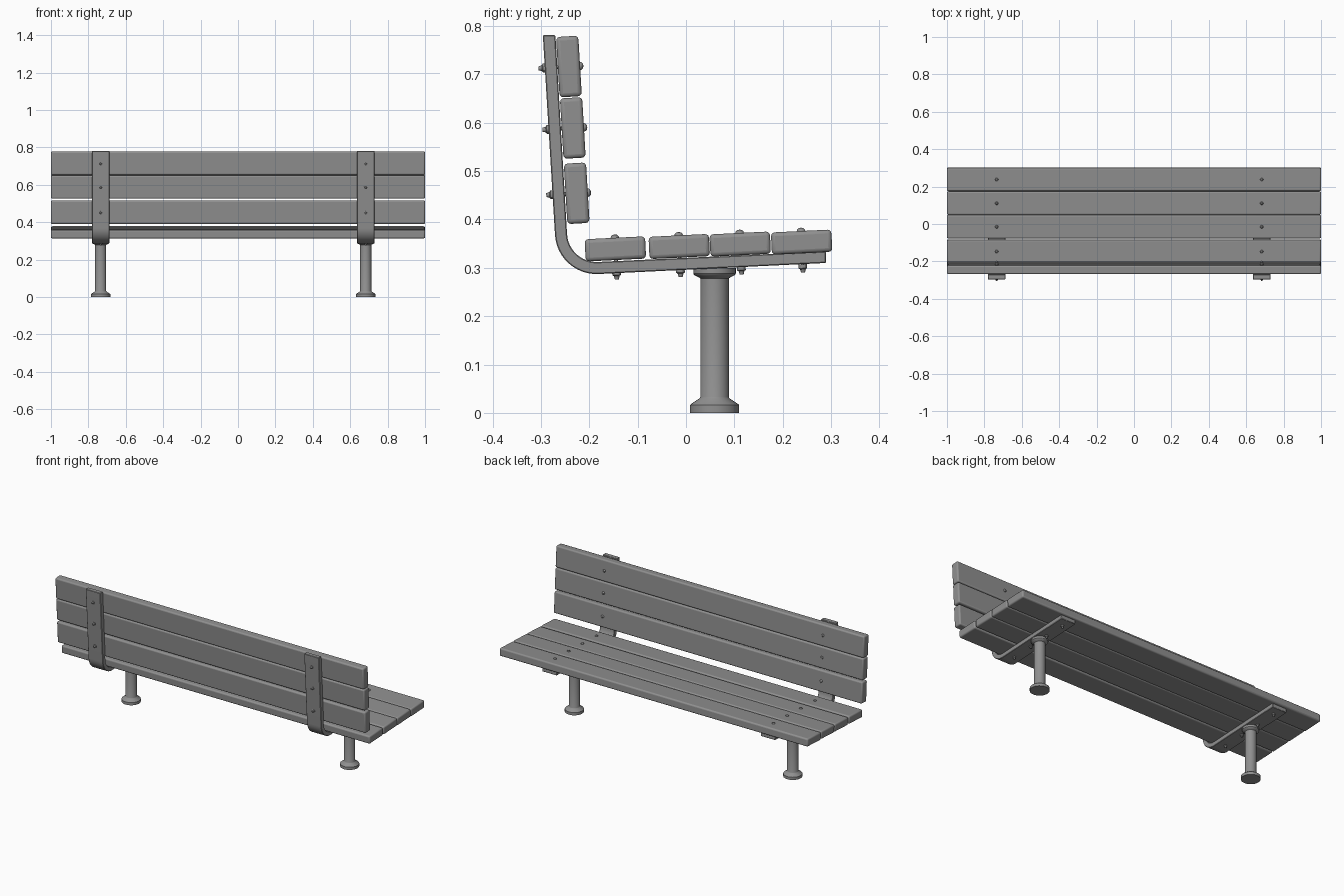
import bpy, bmesh, math
from mathutils import Matrix

if "Cube" in bpy.data.objects:
    bpy.data.objects.remove(bpy.data.objects["Cube"])

STRAP_X = (-0.734, 0.683)
SEAT_TILT = math.radians(2.8)
BACK_TILT = math.radians(-90 + 3.4)

# Dark grey finish shared by all parts
dark = bpy.data.materials.new("dark_grey")
dark.diffuse_color = (0.28, 0.28, 0.28, 1)
dark.use_nodes = True
dark.node_tree.nodes["Principled BSDF"].inputs["Base Color"].default_value = dark.diffuse_color


def finish(name, bm, loc=(0, 0, 0), rot_x=0.0, bevel=0.0, segments=2):
    bmesh.ops.recalc_face_normals(bm, faces=bm.faces)
    me = bpy.data.meshes.new(name)
    bm.to_mesh(me)
    bm.free()
    me.materials.append(dark)
    ob = bpy.data.objects.new(name, me)
    bpy.context.collection.objects.link(ob)
    ob.location = loc
    ob.rotation_euler = (rot_x, 0, 0)
    if bevel:
        m = ob.modifiers.new("bevel", 'BEVEL')
        m.width, m.segments = bevel, segments
        m.limit_method = 'ANGLE'
        m.angle_limit = math.radians(40)
    bpy.ops.object.select_all(action='DESELECT')
    ob.select_set(True)
    bpy.context.view_layer.objects.active = ob
    bpy.ops.object.shade_smooth_by_angle(angle=math.radians(30))
    return ob


def plank(name, y, z, rot):
    bm = bmesh.new()
    bmesh.ops.create_cube(bm, size=1, matrix=Matrix.Diagonal((2.0, 0.125, 0.046, 1)))
    finish(name, bm, (0, y, z), rot, bevel=0.008, segments=3)


def lathe(name, profile, sides, loc, rot=0.0):
    bm = bmesh.new()
    vs = [bm.verts.new((r, 0, z)) for r, z in profile]
    edges = [bm.edges.new(p) for p in zip(vs, vs[1:])]
    bmesh.ops.spin(bm, geom=vs + edges, axis=(0, 0, 1), cent=(0, 0, 0),
                   angle=math.tau, steps=sides, use_duplicate=False)
    bmesh.ops.remove_doubles(bm, verts=bm.verts, dist=1e-5)
    finish(name, bm, loc, rot)


def strap(name, x, width=0.094):
    # L-shaped side profile with a rounded corner, extruded along x
    cy, cz, steps = -0.185, 0.373, 12
    start, end = math.radians(183.3), math.radians(272.7)
    angles = [start + (end - start) * i / steps for i in range(steps + 1)]

    def arc(r):
        return [(cy + r * math.cos(a), cz + r * math.sin(a)) for a in angles]
    outline = [(-0.296, 0.781)] + arc(0.086) + [(0.290, 0.310), (0.289, 0.334)]
    outline += arc(0.061)[::-1] + [(-0.270, 0.781)]
    bm = bmesh.new()
    face = bm.faces.new([bm.verts.new((-width / 2, y, z)) for y, z in outline])
    ext = bmesh.ops.extrude_face_region(bm, geom=[face])
    moved = [g for g in ext["geom"] if isinstance(g, bmesh.types.BMVert)]
    bmesh.ops.translate(bm, verts=moved, vec=(width, 0, 0))
    finish(name, bm, (x, 0, 0), bevel=0.002, segments=1)


# Centres (y, z) and tilt of all slats
slats = [("seat_slat", y, z, SEAT_TILT) for y, z in
         ((-0.146, 0.339), (-0.014, 0.344), (0.112, 0.349), (0.239, 0.353))]
slats += [("back_slat", y, z, BACK_TILT) for y, z in
          ((-0.226, 0.454), (-0.234, 0.589), (-0.242, 0.716))]

BOLT = [(0, -0.063), (0.004, -0.063), (0.006, -0.056), (0.009, -0.054), (0.009, -0.046),
        (0.004, -0.046), (0.004, 0.022), (0.009, 0.022), (0.008, 0.026),
        (0.005, 0.029), (0, 0.030)]
POST = [(0, 0), (0.051, 0), (0.051, 0.016), (0.049, 0.018), (0.031, 0.030), (0.0295, 0.033),
        (0.0295, 0.278), (0.034, 0.281), (0.042, 0.285), (0.044, 0.288), (0.044, 0.300), (0, 0.300)]

# Slats and their through-bolts
for name, y, z, rot in slats:
    plank(name, y, z, rot)
    for x in STRAP_X:
        lathe("bolt", BOLT, 12, (x, y, z), rot)

# Bent metal straps and round posts
for x in STRAP_X:
    strap("support_strap", x)
    lathe("post", POST, 32, (x, 0.059, 0))
